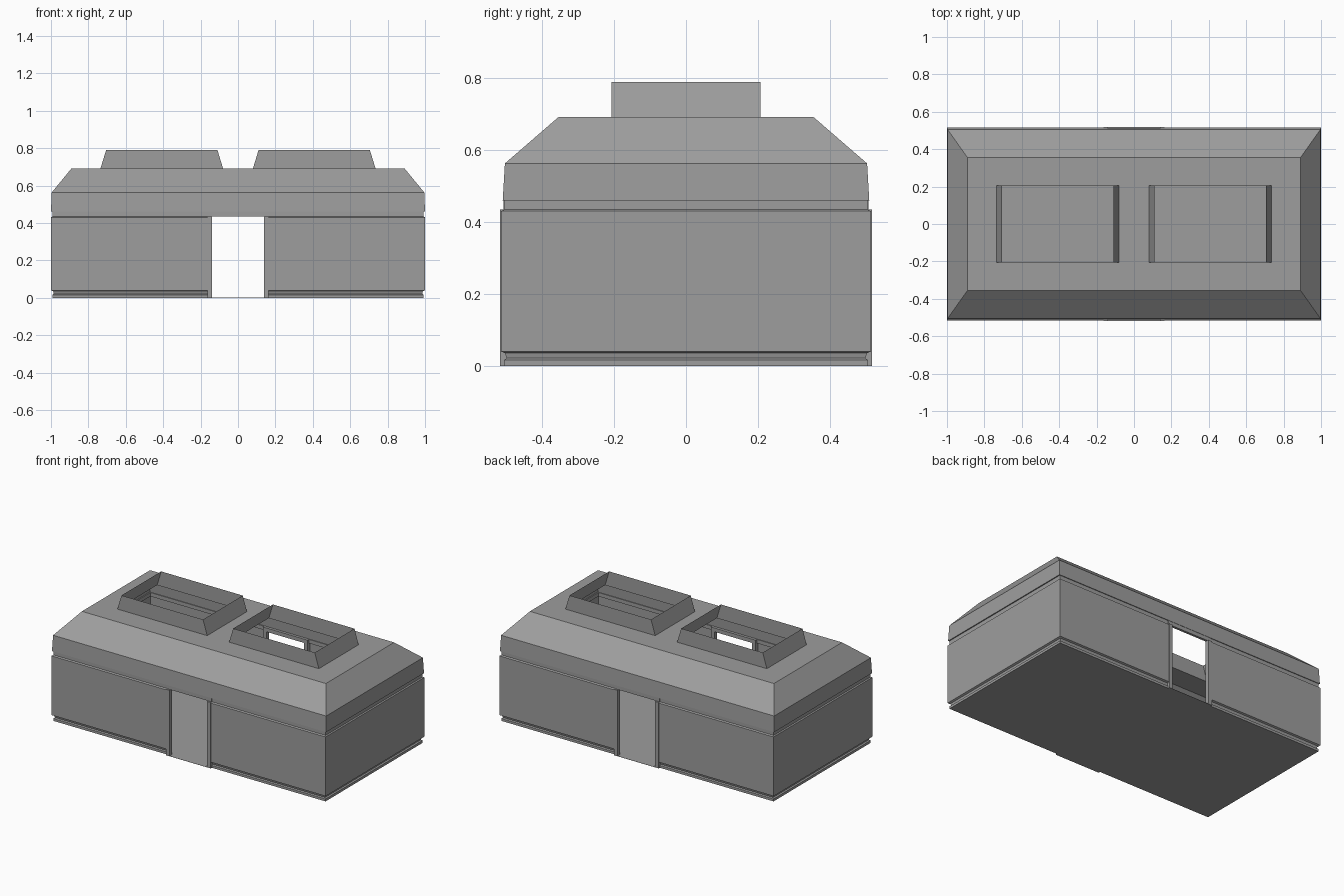
import bpy, bmesh

if "Cube" in bpy.data.objects:
    bpy.data.objects.remove(bpy.data.objects["Cube"])

DOOR_X, DOOR_TOP = 0.14, 0.435

grey = bpy.data.materials.new("dark_grey")
grey.diffuse_color = (0.34, 0.34, 0.34, 1)
grey.use_nodes = True
grey.node_tree.nodes["Principled BSDF"].inputs["Base Color"].default_value = grey.diffuse_color


def finish(name, bm):
    bmesh.ops.remove_doubles(bm, verts=bm.verts, dist=1e-5)
    bmesh.ops.recalc_face_normals(bm, faces=bm.faces)
    mesh = bpy.data.meshes.new(name)
    bm.to_mesh(mesh)
    bm.free()
    mesh.materials.append(grey)
    obj = bpy.data.objects.new(name, mesh)
    bpy.context.collection.objects.link(obj)
    return obj


def shell(name, profile, door=False, floor=False):
    """Rectangular rings (half x, half y, z) joined into a thin shell."""
    bm = bmesh.new()
    rings = []
    for x, y, z in profile:
        d = DOOR_X
        pts = [(-x, -y), (-d, -y), (d, -y), (x, -y), (x, y), (d, y), (-d, y), (-x, y)]
        rings.append([bm.verts.new((px, py, z)) for px, py in pts])
    for k, (a, b) in enumerate(zip(rings, rings[1:])):
        for i in range(8):
            if door and i in (1, 5) and profile[k + 1][2] <= DOOR_TOP + 1e-4:
                continue
            j = (i + 1) % 8
            bm.faces.new((a[i], a[j], b[j], b[i]))
    if floor:
        bm.faces.new(rings[0][::-1])
    return finish(name, bm)


def box(name, x0, x1, y0, y1, z0, z1):
    bm = bmesh.new()
    bmesh.ops.create_cube(bm, size=1)
    for v in bm.verts:
        v.co.x = x0 if v.co.x < 0 else x1
        v.co.y = y0 if v.co.y < 0 else y1
        v.co.z = z0 if v.co.z < 0 else z1
    return finish(name, bm)


# Walls with stepped plinth, top groove, floor and two doorways
shell("walls", [
    (0.993, 0.506, 0.0), (0.993, 0.506, 0.016), (0.985, 0.499, 0.021),
    (0.988, 0.504, 0.035), (1.0, 0.515, 0.04), (1.0, 0.515, 0.43),
    (0.993, 0.505, DOOR_TOP), (0.993, 0.505, 0.46)], door=True, floor=True)

# Roof sides: short skirt then sloping chamfer
shell("roof_sides", [
    (0.993, 0.505, 0.46), (1.0, 0.51, 0.46), (0.996, 0.504, 0.563), (0.89, 0.355, 0.692)])

# Flat roof deck with two open skylight holes
SX0, SX1, SY = 0.08, 0.735, 0.207
bm = bmesh.new()
xs = [-0.89, -SX1, -SX0, SX0, SX1, 0.89]
ys = [-0.355, -SY, SY, 0.355]
for i in range(5):
    for j in range(3):
        if j == 1 and i in (1, 3):
            continue
        bm.faces.new([bm.verts.new((xs[a], ys[b], 0.692)) for a, b in
                      ((i, j), (i + 1, j), (i + 1, j + 1), (i, j + 1))])
finish("roof_deck", bm)

# Open skylight curbs with sloping ends
for side, s in (("left", -1), ("right", 1)):
    bm = bmesh.new()
    low, high = [
        [bm.verts.new((s * x, y, z)) for x, y in ((a, -SY), (b, -SY), (b, SY), (a, SY))]
        for a, b, z in ((SX0, SX1, 0.692), (SX0 + 0.03, SX1 - 0.03, 0.79))]
    for i in range(4):
        j = (i + 1) % 4
        bm.faces.new((low[i], low[j], high[j], high[i]))
    finish("skylight_" + side, bm)

# Door frames: two jambs with recessed caps, a header and a thin sill on each face
for face, s in (("front", -1), ("back", 1)):
    y_in, y_cap, y_out = s * 0.492, s * 0.508, s * 0.518
    for side, t in (("left", -1), ("right", 1)):
        x0, x1 = sorted((t * 0.138, t * 0.163))
        box(f"{face}_jamb_{side}", x0, x1, *sorted((y_in, y_out)), 0.0, DOOR_TOP)
        box(f"{face}_jamb_cap_{side}", x0, x1, *sorted((y_in, y_cap)), DOOR_TOP, 0.46)
    box(face + "_door_header", -0.138, 0.138, *sorted((y_in, y_cap)), DOOR_TOP, 0.46)
    box(face + "_door_sill", -0.138, 0.138, *sorted((y_in, y_out)), 0.0, 0.001)
